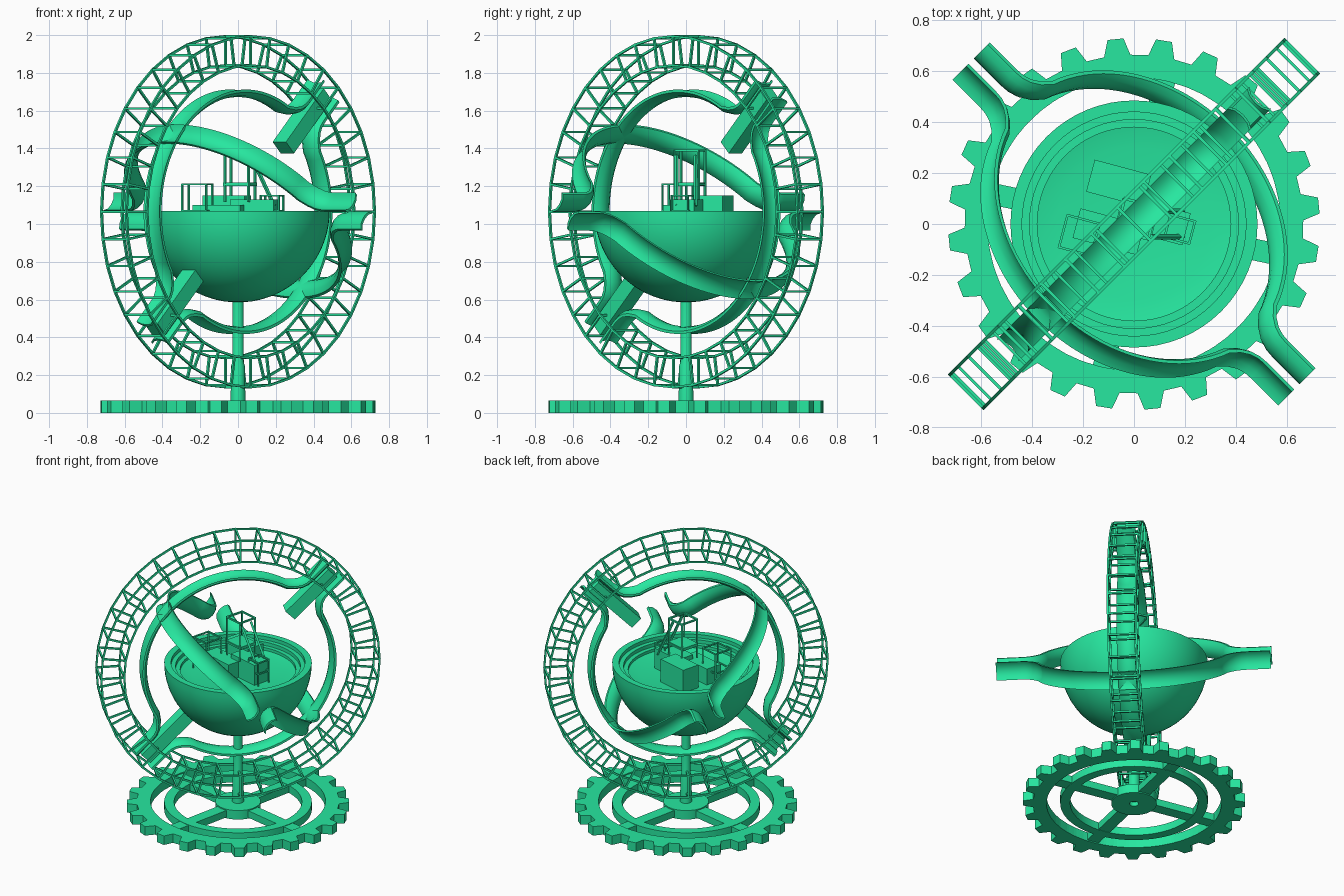
import bpy, bmesh
from math import sin, cos, pi, radians
from mathutils import Vector, Matrix

if "Cube" in bpy.data.objects:
    bpy.data.objects.remove(bpy.data.objects["Cube"])

green = bpy.data.materials.new("green")
green.diffuse_color = (0.02, 0.8, 0.35, 1)
green.use_nodes = True
green.node_tree.nodes["Principled BSDF"].inputs["Base Color"].default_value = green.diffuse_color
C = Vector((0, 0, 1.065))           # common centre of all rings
Z = Vector((0, 0, 1))
D = Vector((1, 1, 0)).normalized()  # lattice wheel lies along this diagonal
E = Vector((1, -1, 0)).normalized()


def finish(name, bm, smooth=False):
    bmesh.ops.remove_doubles(bm, verts=bm.verts, dist=1e-5)
    bmesh.ops.recalc_face_normals(bm, faces=bm.faces)
    me = bpy.data.meshes.new(name)
    bm.to_mesh(me)
    bm.free()
    ob = bpy.data.objects.new(name, me)
    bpy.context.collection.objects.link(ob)
    me.materials.append(green)
    if smooth:
        bpy.ops.object.select_all(action='DESELECT')
        ob.select_set(True)
        bpy.context.view_layer.objects.active = ob
        bpy.ops.object.shade_smooth_by_angle(angle=radians(32))
    return ob


def loft(bm, sections, closed):
    rows = [[bm.verts.new(p) for p in s] for s in sections]
    n = len(rows[0])
    for i in range(len(rows) if closed else len(rows) - 1):
        a, b = rows[i], rows[(i + 1) % len(rows)]
        for j in range(n):
            k = (j + 1) % n
            bm.faces.new((a[j], a[k], b[k], b[j]))
    if not closed:
        bm.faces.new(rows[0])
        bm.faces.new(rows[-1])


def lathe(bm, profile, seg):
    loft(bm, [[Vector((r * cos(2 * pi * i / seg), r * sin(2 * pi * i / seg), z))
               for r, z in profile] for i in range(seg)], True)


def box(bm, center, x, y, z, size):
    m = Matrix((x, y, z)).transposed().to_4x4()
    m.translation = center
    bmesh.ops.create_cube(bm, size=1, matrix=m @ Matrix.Diagonal((*size, 1)))


def bar(bm, p, q, w):
    d = (q - p).normalized()
    s = d.cross(E if abs(d.dot(E)) < 0.9 else Z).normalized()
    box(bm, (p + q) / 2, s, d.cross(s), d, (w, w, (q - p).length + w * 0.5))


# toothed base wheel
bm = bmesh.new()
sections = []
for i in range(24):
    for da, r in ((-0.078, 0.665), (-0.043, 0.73), (0.043, 0.73), (0.078, 0.665)):
        a = radians(5.7 + 15 * i) + da
        d = Vector((cos(a), sin(a), 0))
        sections.append([d * 0.575, d * r, d * r + Z * 0.065, d * 0.575 + Z * 0.065])
loft(bm, sections, True)
finish("base_gear", bm)

# inner base ring, hub and four spokes
bm = bmesh.new()
lathe(bm, [(0.42, 0.005), (0.485, 0.005), (0.485, 0.06), (0.42, 0.06)], 64)
finish("base_inner_ring", bm, True)
bm = bmesh.new()
lathe(bm, [(0.03, 0), (0.15, 0), (0.15, 0.065), (0.03, 0.065)], 24)
finish("base_hub", bm, True)
bm = bmesh.new()
for k in range(4):
    a = radians(78 + 90 * k)
    d = Vector((cos(a), sin(a), 0))
    box(bm, d * 0.36 + Z * 0.032, d, Z.cross(d), Z, (0.46, 0.085, 0.05))
finish("base_spokes", bm)

# post
bm = bmesh.new()
lathe(bm, [(0, 0.03), (0.04, 0.03), (0.036, 0.25), (0.03, 0.27), (0.03, 0.6), (0, 0.6)], 24)
finish("post", bm, True)

# bowl with stepped inside
bm = bmesh.new()
outside = [(0.485 * sin(a), 1.07 - 0.485 * cos(a)) for a in [pi / 2 * i / 20 for i in range(21)]]
inside = [(0.44, 1.07), (0.44, 1.045), (0.41, 1.045), (0.41, 1.02),
          (0.38, 1.02), (0.38, 1.0), (0.3, 0.985), (0, 0.985)]
lathe(bm, outside + inside, 64)
finish("bowl", bm, True)

# lattice wheel
bm = bmesh.new()
N = 40


def node(i, r, side):
    a = 2 * pi * i / N
    return C + D * (r * cos(a)) + Z * (r * sin(a)) + E * (0.093 * side)


RO, RI, W = 0.929, 0.775, 0.012
for i in range(N):
    for r in (RI, RO):
        bar(bm, node(i, r, -1), node(i, r, 1), W)
        for s in (-1, 1):
            bar(bm, node(i, r, s), node(i + 1, r, s), W)
    for s in (-1, 1):
        bar(bm, node(i, RI, s), node(i, RO, s), W)
finish("lattice_wheel", bm)

# channel-section gimbal rings: two half bands with ends bent outwards
CHANNEL = [(0.015, -0.06), (-0.005, -0.035), (-0.011, 0), (-0.005, 0.035), (0.015, 0.06),
           (0, 0.06), (-0.018, 0.035), (-0.025, 0), (-0.018, -0.035), (0, -0.06)]


def gimbal(name, u, v):
    n = u.cross(v)
    end = [(0.905, 0.07), (0.75, 0.07), (0.715, 0.074), (0.68, 0.088), (0.645, 0.117)]
    arc = [(0.632 * cos(a), 0.632 * sin(a))
           for a in [0.26 + (pi - 0.52) * i / 40 for i in range(41)]]
    path = [Vector(p) for p in end + arc + [(-x, y) for x, y in reversed(end)]]
    bm = bmesh.new()
    for s in (-1, 1):
        sections = []
        for i, p in enumerate(path):
            t = (path[min(i + 1, len(path) - 1)] - path[max(i - 1, 0)]).normalized()
            out = Vector((t.y, -t.x))
            sec = []
            for d, w in CHANNEL:
                q = p + out * d
                sec.append(C + u * q.x + v * (q.y * s) + n * w)
            sections.append(sec)
        loft(bm, sections, False)
    finish(name, bm, True)


ua, va = (D + Z).normalized(), (Z - D).normalized()
gimbal("upright_gimbal_ring", ua, va)
tilt = radians(40)
gimbal("tilted_gimbal_ring", E, -D * cos(tilt) + Z * sin(tilt))

# pivot blocks through the upright ring
bm = bmesh.new()
for s in (-1, 1):
    box(bm, C + ua * (0.68 * s), ua, va, ua.cross(va), (0.4, 0.085, 0.1))
finish("pivot_blocks", bm)

# deck equipment, turned slightly on the bowl floor
t = radians(-15)
X, Y = Vector((cos(t), sin(t), 0)), Vector((-sin(t), cos(t), 0))


def cage(bm, c, sx, sy, z0, z1, w=0.009):
    def p(i, j, z):
        return Vector((c[0], c[1], z)) + X * (i * sx / 2) + Y * (j * sy / 2)
    corners = [(-1, -1), (1, -1), (1, 1), (-1, 1)]
    for k in range(4):
        a, b = corners[k], corners[(k + 1) % 4]
        bar(bm, p(*a, z0), p(*a, z1), w)
        bar(bm, p(*a, z1), p(*b, z1), w)
        bar(bm, p(*a, z0 + 0.09), p(*b, z0 + 0.09), w)


for name, c, sx, sy, top in (("rear_cabin", (-0.06, 0.16), 0.23, 0.13, 1.15),
                             ("engine_box", (0.09, 0.01), 0.24, 0.13, 1.13),
                             ("low_platform", (-0.1, -0.03), 0.26, 0.12, 1.1)):
    bm = bmesh.new()
    box(bm, Vector((c[0], c[1], (top + 0.98) / 2)), X, Y, Z, (sx, sy, top - 0.98))
    finish(name, bm)

bm = bmesh.new()
cage(bm, (-0.215, -0.045), 0.13, 0.13, 0.98, 1.21)
finish("side_cage", bm)
bm = bmesh.new()
cage(bm, (0.18, -0.02), 0.1, 0.09, 0.98, 1.15)
finish("small_cage", bm)

# tower with platform and braces
bm = bmesh.new()
cage(bm, (0.01, 0.02), 0.13, 0.13, 1.12, 1.39, 0.011)
box(bm, Vector((0.01, 0.02, 1.21)), X, Y, Z, (0.15, 0.13, 0.02))
for j in (-0.05, 0.05):
    bar(bm, Vector((0.07, j, 1.36)), Vector((0.19, j, 1.1)), 0.015)
finish("tower", bm)
